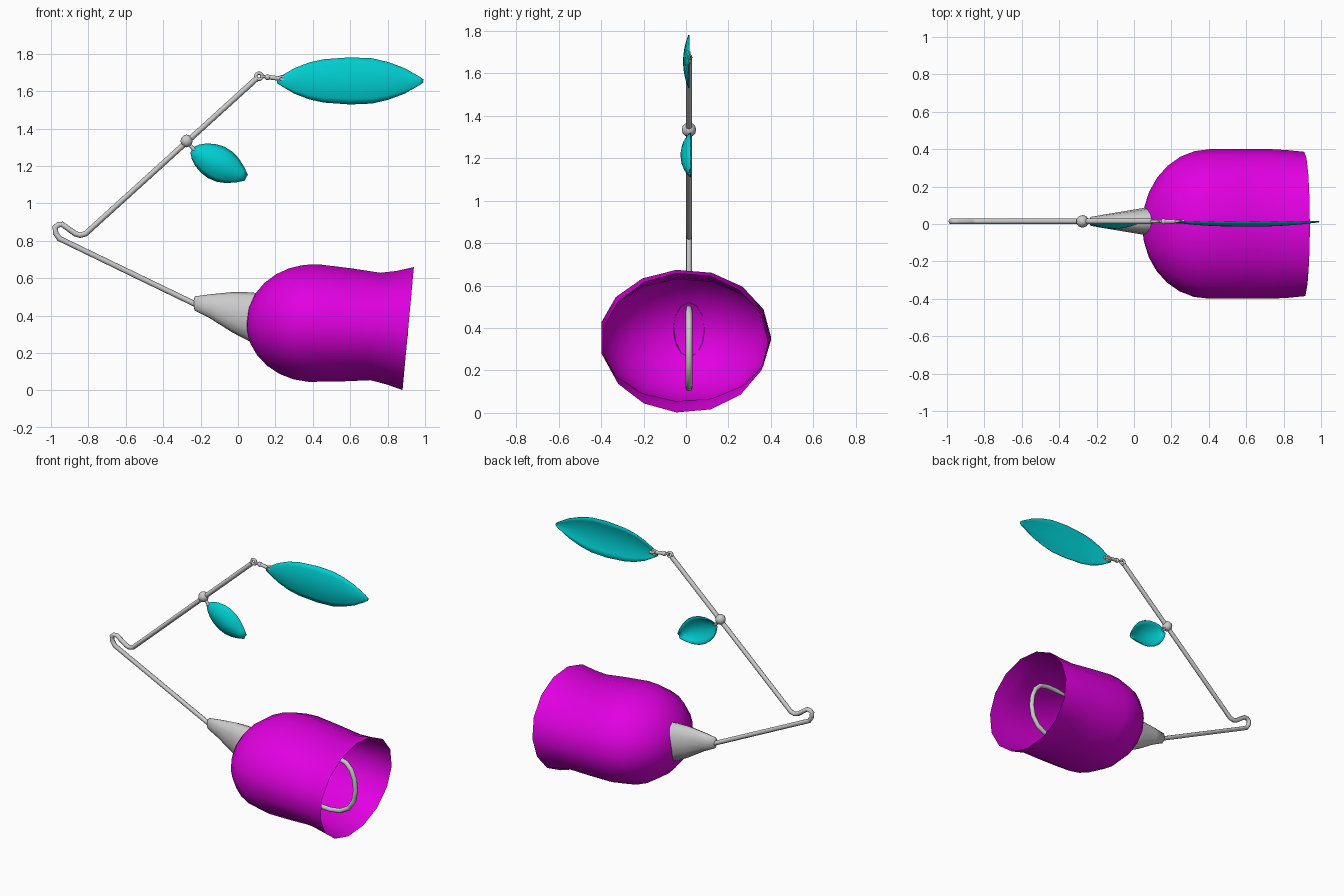
import bpy, bmesh, math
from mathutils import Vector

if "Cube" in bpy.data.objects:
    bpy.data.objects.remove(bpy.data.objects["Cube"])

Y = 0.014  # plane of the wire frame


def material(name, color):
    m = bpy.data.materials.new(name)
    m.diffuse_color = color
    m.use_nodes = True
    m.node_tree.nodes["Principled BSDF"].inputs["Base Color"].default_value = m.diffuse_color
    return m


MAGENTA = material("magenta", (0.75, 0.0, 0.75, 1))
TEAL = material("teal", (0.0, 0.62, 0.64, 1))


def finish(name, bm, mat=None):
    me = bpy.data.meshes.new(name)
    bm.normal_update()
    bm.to_mesh(me)
    bm.free()
    me.shade_smooth()
    ob = bpy.data.objects.new(name, me)
    bpy.context.collection.objects.link(ob)
    if mat:
        me.materials.append(mat)
    return ob


def loft(name, rings, sides, y, slope=0.0, pole=None, mat=None):
    """Skin elliptical rings (x, z, half height, half width) along x."""
    bm = bmesh.new()
    up = Vector((slope, 0, 1)).normalized()
    loops = []
    for x, z, rz, ry in rings:
        loop = []
        for i in range(sides):
            a = 2 * math.pi * i / sides
            loop.append(bm.verts.new(Vector((x, y + ry * math.cos(a), z)) + up * rz * math.sin(a)))
        loops.append(loop)
    for a, b in zip(loops, loops[1:]):
        for i in range(sides):
            j = (i + 1) % sides
            bm.faces.new((a[i], a[j], b[j], b[i]))
    if pole:
        p = bm.verts.new(pole)
        for i in range(sides):
            bm.faces.new((p, loops[0][(i + 1) % sides], loops[0][i]))
    bmesh.ops.recalc_face_normals(bm, faces=bm.faces)
    return finish(name, bm, mat)


def tube(name, pts, r, radii=None):
    """Round wire through (x, z) points in the frame plane."""
    cu = bpy.data.curves.new(name, 'CURVE')
    cu.dimensions = '3D'
    cu.bevel_depth = r
    cu.bevel_resolution = 2
    cu.use_fill_caps = True
    sp = cu.splines.new('POLY')
    sp.points.add(len(pts) - 1)
    for i, (x, z) in enumerate(pts):
        sp.points[i].co = (x, Y, z, 1)
        sp.points[i].radius = radii[i] if radii else 1
    sp.use_smooth = True
    ob = bpy.data.objects.new(name, cu)
    bpy.context.collection.objects.link(ob)
    return ob


def blade(name, start, end, widths, bulge, y):
    """Cupped leaf; widths are (t, half width) pairs along its length."""
    bm = bmesh.new()
    a, b = Vector((start[0], 0, start[1])), Vector((end[0], 0, end[1]))
    d = (b - a).normalized()
    side = Vector((-d.z, 0, d.x))
    wmax = max(w for _, w in widths)
    n = 8
    rows = []
    for t, w in widths:
        row = []
        for k in range(n + 1):
            s = 2 * k / n - 1
            p = a.lerp(b, t) + side * w * s
            p.y = y - bulge * (1 - s * s) * w / wmax
            row.append(bm.verts.new(p))
        rows.append(row)
    for r0, r1 in zip(rows, rows[1:]):
        for k in range(n):
            bm.faces.new((r0[k], r1[k], r1[k + 1], r0[k + 1]))
    ob = finish(name, bm, TEAL)
    mod = ob.modifiers.new("thickness", 'SOLIDIFY')
    mod.thickness = 0.006
    mod.offset = 0
    return ob


def ball(name, x, z, r):
    bm = bmesh.new()
    bmesh.ops.create_uvsphere(bm, u_segments=10, v_segments=6, radius=r)
    finish(name, bm).location = (x, Y, z)


def ring(name, x, z, R, r):
    bpy.ops.mesh.primitive_torus_add(major_radius=R, minor_radius=r, major_segments=14,
                                     minor_segments=6, location=(x, Y, z),
                                     rotation=(math.pi / 2, 0, 0))
    bpy.context.object.name = name
    bpy.ops.object.shade_smooth()


# skirt: domed back, slight waist, flared open rim
skirt = []
for i in range(1, 8):
    a = math.radians(90 * i / 7)
    c = math.cos(a)
    skirt.append((0.405 - 0.36 * c, 0.36 + 0.025 * c, 0.317 * math.sin(a), 0.404 * math.sin(a)))
skirt += [(0.57, 0.351, 0.306, 0.404), (0.735, 0.342, 0.290, 0.404),
          (0.82, 0.336, 0.306, 0.399), (0.91, 0.331, 0.332, 0.390)]
loft("skirt", skirt, 15, -0.004, 0.092, (0.045, -0.004, 0.385), MAGENTA)

# tapered head
loft("head", [(-0.232, 0.465, 0.038, 0.024), (-0.15, 0.450, 0.064, 0.038),
              (-0.03, 0.418, 0.108, 0.058), (0.06, 0.394, 0.131, 0.073),
              (0.11, 0.392, 0.128, 0.074)], 12, Y, 0, (-0.24, Y, 0.468))

# bent wire frame
tube("wire_arm", [(-0.15, 0.425), (-0.23, 0.462), (-0.955, 0.812), (-0.974, 0.84), (-0.978, 0.872),
                  (-0.962, 0.886), (-0.94, 0.888), (-0.87, 0.838), (-0.845, 0.83),
                  (-0.815, 0.838), (0.10, 1.668)], 0.015)

# hook inside the skirt
hook = [(0.0, 0.40), (0.30, 0.25), (0.58, 0.125), (0.70, 0.118), (0.78, 0.13), (0.84, 0.165),
        (0.88, 0.225), (0.893, 0.30), (0.885, 0.375), (0.86, 0.435), (0.82, 0.475),
        (0.76, 0.49), (0.68, 0.488), (0.55, 0.475)]
tube("hook", hook, 0.016, [1] * (len(hook) - 1) + [0.3])

# eye, swivel and split ring to the large blade
ring("wire_eye", 0.112, 1.68, 0.017, 0.009)
tube("swivel_link", [(0.118, 1.68), (0.155, 1.676)], 0.008)
ball("swivel_bead", 0.158, 1.675, 0.016)
tube("swivel_body", [(0.155, 1.676), (0.218, 1.668)], 0.012)
ring("split_ring", 0.235, 1.663, 0.017, 0.007)
tube("blade_link", [(0.225, 1.664), (0.268, 1.657)], 0.010)

# clevis holding the small blade on the wire
ball("clevis_bead", -0.275, 1.334, 0.034)
tube("clevis_link", [(-0.265, 1.32), (-0.232, 1.285)], 0.010)

# blades
blade("large_blade", (0.21, 1.655), (0.99, 1.655),
      [(0, .012), (.05, .036), (.12, .068), (.22, .098), (.32, .115), (.5, .125),
       (.65, .120), (.76, .100), (.87, .068), (.97, .024), (1, .008)], 0.025, Y)
blade("small_blade", (-0.246, 1.285), (0.043, 1.138),
      [(0, .014), (.07, .042), (.16, .064), (.3, .084), (.45, .093), (.6, .089),
       (.75, .072), (.9, .042), (1, .016)], 0.045, 0.022)
